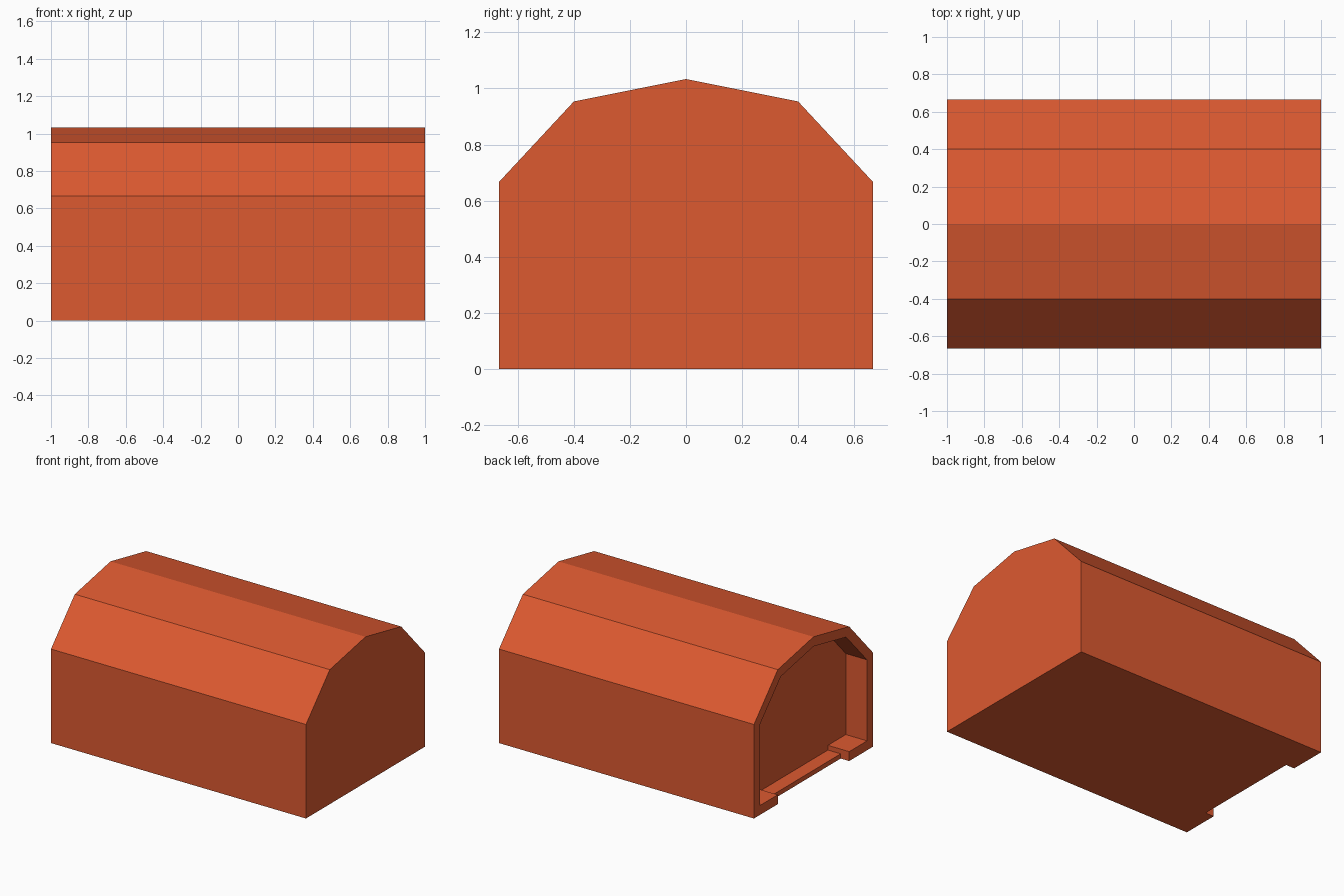
import bpy
import bmesh

if "Cube" in bpy.data.objects:
    bpy.data.objects.remove(bpy.data.objects["Cube"])

U = 1 / 15  # wall thickness, the unit of the design


def prism(name, profile, x0, x1):
    """Extrude a (y, z) outline along x into a closed solid."""
    bm = bmesh.new()
    face = bm.faces.new([bm.verts.new((x0, y, z)) for y, z in profile])
    ext = bmesh.ops.extrude_face_region(bm, geom=[face])
    verts = [v for v in ext["geom"] if isinstance(v, bmesh.types.BMVert)]
    bmesh.ops.translate(bm, verts=verts, vec=(x1 - x0, 0, 0))
    bmesh.ops.recalc_face_normals(bm, faces=bm.faces)
    mesh = bpy.data.meshes.new(name)
    bm.to_mesh(mesh)
    bm.free()
    obj = bpy.data.objects.new(name, mesh)
    bpy.context.collection.objects.link(obj)
    return obj


def mirrored(half, peak):
    """Complete a symmetric outline from its +y half and a peak point."""
    return half + [peak] + [(-y, z) for y, z in reversed(half)]


orange = bpy.data.materials.new("orange")
orange.diffuse_color = (0.72, 0.101, 0.03, 1)
orange.use_nodes = True
orange.node_tree.nodes["Principled BSDF"].inputs["Base Color"].default_value = orange.diffuse_color

# Solid barrel-roofed body
body = prism("barrel_body", mirrored(
    [(10 * U, 0), (10 * U, 10 * U), (6 * U, 14.3 * U)], (0, 15.5 * U)), -1, 1)
body.data.materials.append(orange)

# Recess in the left end, with corner blocks and a lower middle floor
recess = prism("recess_cutter", mirrored(
    [(6 * U, U / 2), (6 * U, U), (9 * U, U), (9 * U, 0.641), (0.365, 0.892)],
    (0, 0.965)), -1.1, -1 + 2.5 * U)

# Notch through the floor edge between the corner blocks
notch = prism("notch_cutter", [(6 * U, -0.1), (6 * U, 0.8 * U),
                               (-6 * U, 0.8 * U), (-6 * U, -0.1)], -1.1, -1 + U)

for cutter in (recess, notch):
    cutter.hide_render = True
    mod = body.modifiers.new(cutter.name, 'BOOLEAN')
    mod.operation = 'DIFFERENCE'
    mod.solver = 'EXACT'
    mod.object = cutter

# Bake the cuts and drop the cutters
graph = bpy.context.evaluated_depsgraph_get()
cut = bpy.data.meshes.new_from_object(body.evaluated_get(graph))
body.modifiers.clear()
body.data = cut
for cutter in (recess, notch):
    bpy.data.objects.remove(cutter)
